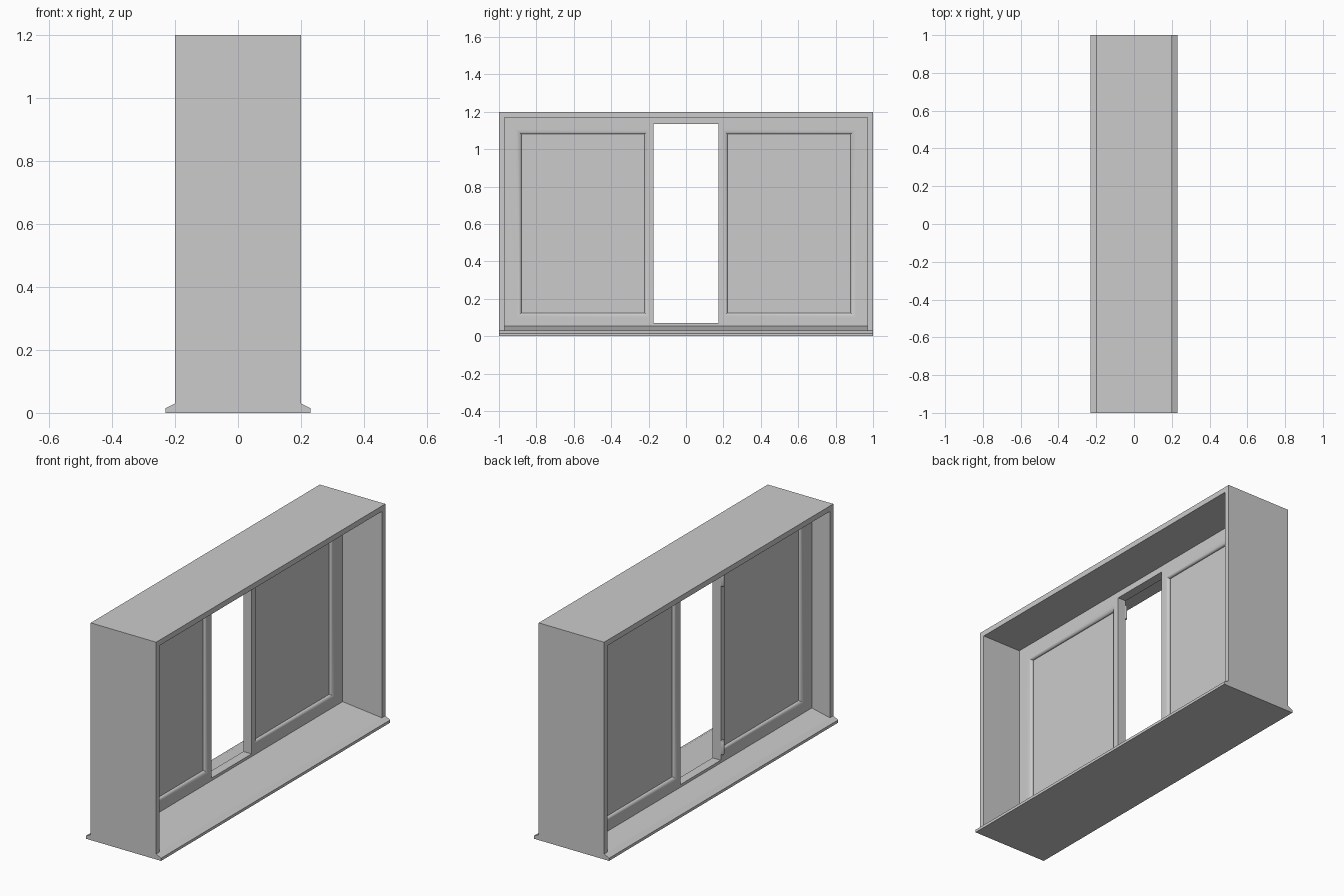
import bpy, bmesh, math

if "Cube" in bpy.data.objects:
    bpy.data.objects.remove(bpy.data.objects["Cube"])

WX = -0.065   # centre plane of the window inside the reveal
HT = 0.025    # half thickness of the window frame


def finish(name, bm, smooth=False):
    bmesh.ops.recalc_face_normals(bm, faces=bm.faces)
    me = bpy.data.meshes.new(name)
    bm.to_mesh(me)
    bm.free()
    ob = bpy.data.objects.new(name, me)
    bpy.context.collection.objects.link(ob)
    if smooth:
        bpy.context.view_layer.objects.active = ob
        ob.select_set(True)
        bpy.ops.object.shade_smooth_by_angle(angle=math.radians(35))
        ob.select_set(False)
    return ob


def prism(name, loop, vec):
    bm = bmesh.new()
    f = bm.faces.new([bm.verts.new(p) for p in loop])
    r = bmesh.ops.extrude_face_region(bm, geom=[f])
    bmesh.ops.translate(bm, vec=vec,
                        verts=[v for v in r["geom"] if isinstance(v, bmesh.types.BMVert)])
    return finish(name, bm)


def box(name, x0, x1, y0, y1, z0, z1):
    return prism(name, [(x0, y0, z0), (x1, y0, z0), (x1, y1, z0), (x0, y1, z0)], (0, 0, z1 - z0))


# surrounding lining: one inverted-U profile
u = [(-1, .03), (-1, 1.2), (1, 1.2), (1, .03), (.97, .03), (.97, 1.17), (-.97, 1.17), (-.97, .03)]
prism("lining", [(-.2, y, z) for y, z in u], (.4, 0, 0))

# sill, sloping down from the window to a drip edge on both sides
s = [(-.23, 0), (-.23, .015), (-.2, .03), (-.2, .03), (WX - HT, .055), (WX + HT, .055),
     (.2, .03), (.23, .015), (.23, 0)]
s = [p for i, p in enumerate(s) if i == 0 or p != s[i - 1]]
prism("sill_slope", [(x, -.97, z) for x, z in s], (0, 1.94, 0))
e = [(-.23, 0), (-.23, .015), (-.2, .03), (.2, .03), (.23, .015), (.23, 0)]
for label, y in (("left", -1), ("right", .97)):
    prism("sill_end_" + label, [(x, y, z) for x, z in e], (0, .03, 0))


# side sash: rectangular loops from the panel on one face, round the rim, to the other
def sash(name, side):
    outer = (.175, .97, .05, 1.17)
    rim = (.198, .91, .098, 1.105)
    pane = (.222, .88, .125, 1.08)
    steps = []
    for i in range(6):
        a = i / 5 * math.pi / 2
        t = math.sin(a)
        steps.append((tuple(r + (p - r) * t for r, p in zip(rim, pane)),
                      .011 + (HT - .011) * math.cos(a)))
    front = [(pane, .006)] + steps[::-1] + [(outer, HT)]
    rings = front + [(r, -d) for r, d in reversed(front)]
    bm = bmesh.new()
    loops = []
    for (y0, y1, z0, z1), d in rings:
        loops.append([bm.verts.new((WX + d, side * y, z))
                      for y, z in ((y0, z0), (y1, z0), (y1, z1), (y0, z1))])
    for a, b in zip(loops, loops[1:]):
        for i in range(4):
            j = (i + 1) % 4
            bm.faces.new((a[i], a[j], b[j], b[i]))
    bm.faces.new(loops[0])
    bm.faces.new(loops[-1])
    finish(name, bm, True)


sash("left_sash", -1)
sash("right_sash", 1)

# rails above and below the open middle bay
box("bottom_rail", WX - HT, WX + HT, -.175, .175, .04, .07)
box("top_rail", WX - HT, WX + HT, -.175, .175, 1.135, 1.17)

# hinge barrels on the post of the open bay
for label, z in (("lower", .14), ("upper", 1.07)):
    bm = bmesh.new()
    bmesh.ops.create_cone(bm, cap_ends=True, segments=16, radius1=.009, radius2=.009, depth=.08)
    bmesh.ops.bevel(bm, geom=[ed for ed in bm.edges if abs(ed.verts[0].co.z - ed.verts[1].co.z) < 1e-5],
                    offset=.005, segments=2, affect='EDGES', profile=.5)
    bmesh.ops.translate(bm, verts=bm.verts, vec=(WX - HT - .006, -.183, z))
    finish(label + "_hinge", bm, True)
